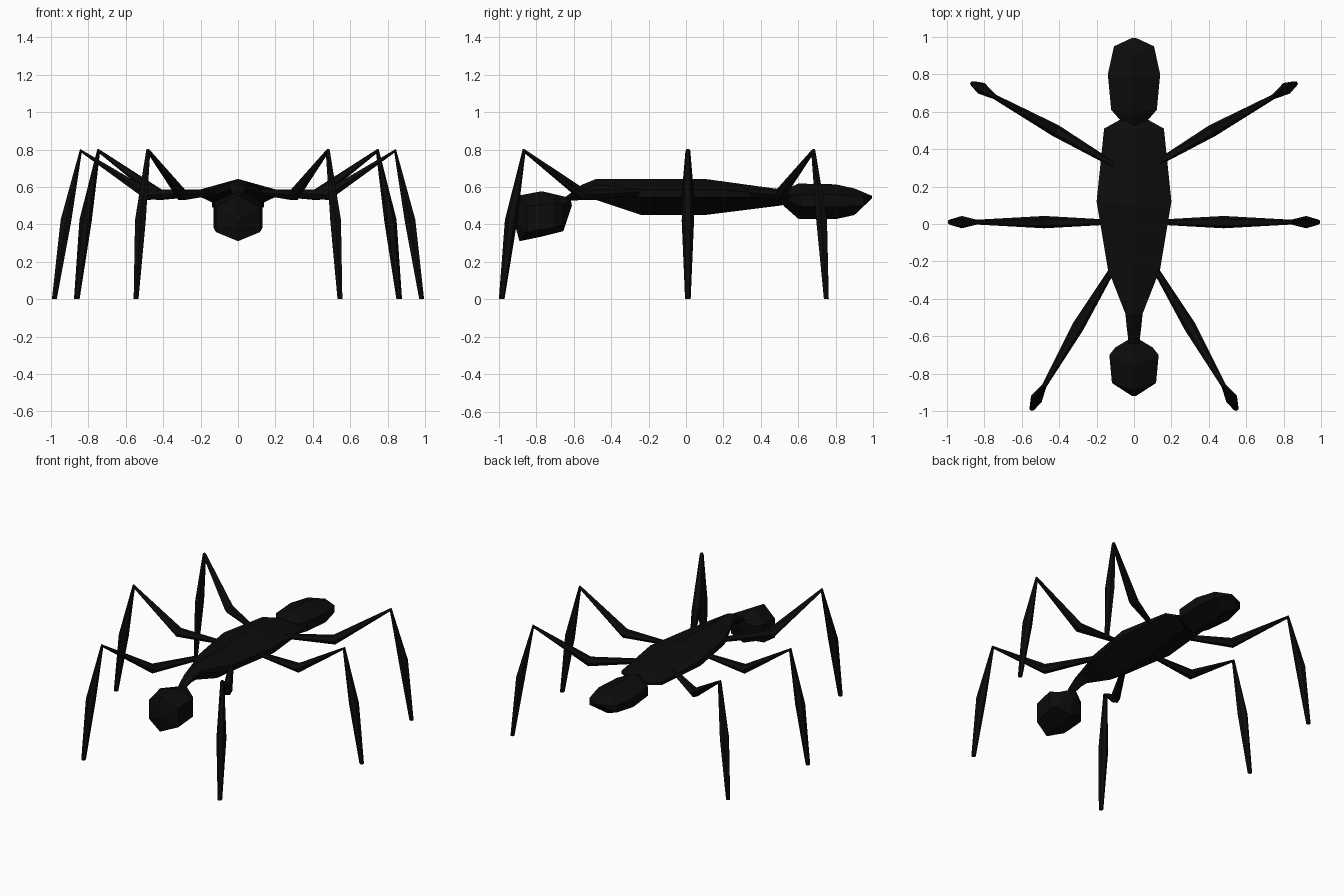
import bpy, bmesh, math
from mathutils import Vector

if "Cube" in bpy.data.objects:
    bpy.data.objects.remove(bpy.data.objects["Cube"])

black = bpy.data.materials.new("matte_black")
black.diffuse_color = (0.0035, 0.0035, 0.0035, 1)
black.use_nodes = True
black.node_tree.nodes["Principled BSDF"].inputs["Base Color"].default_value = black.diffuse_color


def skin(name, rings):
    """Bridge equal-sized point rings into a closed flat-faced solid."""
    bm = bmesh.new()
    loops = [[bm.verts.new(p) for p in ring] for ring in rings]
    n = len(loops[0])
    for a, b in zip(loops, loops[1:]):
        for i in range(n):
            j = (i + 1) % n
            bm.faces.new((a[i], a[j], b[j], b[i]))
    bm.faces.new(loops[0][::-1])
    bm.faces.new(loops[-1])
    bmesh.ops.recalc_face_normals(bm, faces=bm.faces)
    mesh = bpy.data.meshes.new(name)
    bm.to_mesh(mesh)
    bm.free()
    mesh.materials.append(black)
    obj = bpy.data.objects.new(name, mesh)
    bpy.context.collection.objects.link(obj)


def body_part(name, stations, low, high):
    """Six-sided loft; station = (ridge y, side y, half width, bottom z, top z).
    low and high place the side corners as fractions of the height."""
    rings = []
    for yr, ys, w, z0, z1 in stations:
        a, b = z0 + (z1 - z0) * low, z0 + (z1 - z0) * high
        rings.append([(0, yr, z1), (w, ys, b), (w, ys, a),
                      (0, yr, z0), (-w, ys, a), (-w, ys, b)])
    skin(name, rings)


def leg(name, path, radii):
    """Six-sided tube swelling at the joints."""
    pts = [Vector(p) for p in path]
    flat = pts[-1] - pts[0]
    side = Vector((-flat.y, flat.x, 0)).normalized()
    rings = []
    for i, (p, r) in enumerate(zip(pts, radii)):
        t = Vector()
        if i > 0:
            t += (p - pts[i - 1]).normalized()
        if i < len(pts) - 1:
            t += (pts[i + 1] - p).normalized()
        if i == len(pts) - 1:
            t = Vector((0, 0, -1))  # level sole
        up = side.cross(t.normalized())
        rings.append([p + r * (math.cos(k * math.pi / 3) * side +
                               math.sin(k * math.pi / 3) * up) for k in range(6)])
    skin(name, rings)


# Body: head, thorax with neck, abdomen
body_part("head", [
    (-0.92, -0.92, 0.01, 0.42, 0.45),
    (-0.89, -0.85, 0.118, 0.31, 0.555),
    (-0.77, -0.70, 0.132, 0.335, 0.577),
    (-0.655, -0.66, 0.10, 0.364, 0.55),
    (-0.61, -0.615, 0.025, 0.50, 0.54)], 0.2, 0.75)
body_part("thorax", [
    (-0.64, -0.64, 0.028, 0.525, 0.55),
    (-0.56, -0.56, 0.038, 0.53, 0.61),
    (-0.48, -0.48, 0.046, 0.53, 0.643),
    (-0.24, -0.24, 0.14, 0.45, 0.643),
    (0.10, 0.12, 0.20, 0.45, 0.643),
    (0.50, 0.51, 0.16, 0.50, 0.588),
    (0.56, 0.56, 0.07, 0.51, 0.575)], 0.5, 0.71)
body_part("abdomen", [
    (0.52, 0.54, 0.06, 0.50, 0.58),
    (0.60, 0.61, 0.122, 0.43, 0.618),
    (0.80, 0.80, 0.14, 0.428, 0.614),
    (0.90, 0.95, 0.107, 0.45, 0.592),
    (0.995, 0.995, 0.01, 0.54, 0.552)], 0.35, 0.7)

# Legs: hip, joint, knee, shin, foot in plan; heights are shared
heights = (0.575, 0.557, 0.793, 0.42, 0.0)
radii = (0.014, 0.033, 0.013, 0.033, 0.015)
plans = {
    "front": [(0.09, -0.20), (0.30, -0.55), (0.48, -0.865), (0.522, -0.935), (0.545, -0.985)],
    "middle": [(0.14, 0.01), (0.48, 0.01), (0.84, 0.01), (0.92, 0.01), (0.982, 0.01)],
    "rear": [(0.08, 0.30), (0.42, 0.50), (0.745, 0.68), (0.815, 0.725), (0.862, 0.75)],
}
for place, plan in plans.items():
    for side_name, s in (("right", 1), ("left", -1)):
        leg(f"{place}_{side_name}_leg",
            [(s * x, y, z) for (x, y), z in zip(plan, heights)], radii)
